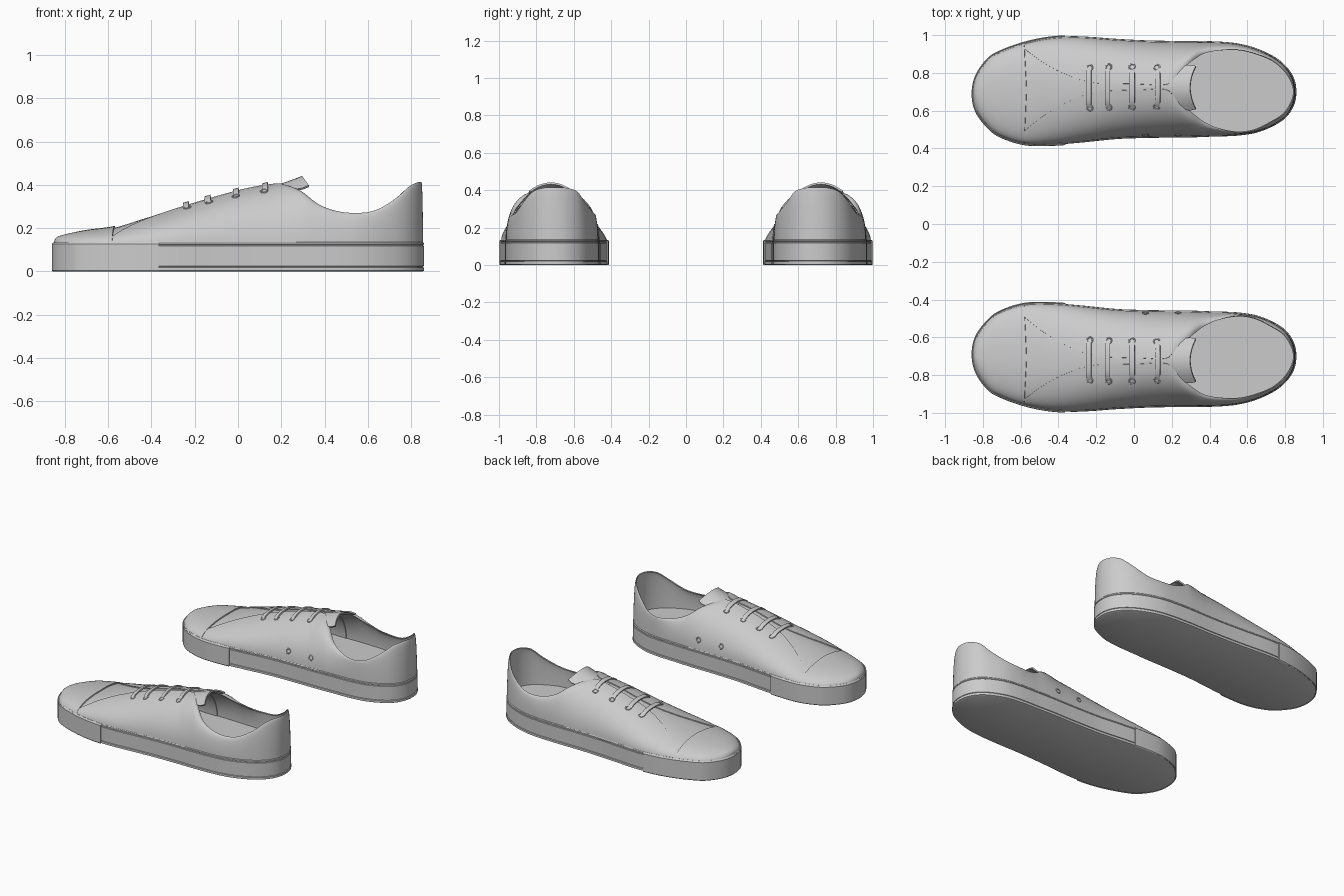
import bpy
from math import sin, cos, pi, acos, sqrt
from mathutils import Vector

if "Cube" in bpy.data.objects:
    bpy.data.objects.remove(bpy.data.objects["Cube"])

# Front stations: x, outer y, inner y, ridge height
FRONT = [(-.843, .69, .69, .152), (-.825, .78, .60, .16), (-.765, .865, .52, .174),
         (-.70, .905, .472, .186), (-.58, .948, .434, .203), (-.45, .975, .43, .243),
         (-.30, .983, .44, .287), (-.10, .97, .46, .346), (.05, .962, .466, .38),
         (.17, .959, .468, .40)]
# Collar stations: base x, outer y, inner y, rim x, rim outer y, rim inner y, rim z
COLLAR = [(.25, .959, .468, .21, .77, .68, .398), (.33, .959, .47, .28, .845, .61, .37),
          (.40, .957, .473, .36, .90, .545, .31), (.48, .953, .475, .45, .918, .507, .275),
          (.56, .943, .48, .55, .92, .49, .265), (.65, .918, .495, .64, .90, .503, .28),
          (.74, .875, .532, .73, .863, .547, .335), (.80, .825, .575, .79, .813, .587, .39),
          (.838, .765, .635, .828, .755, .645, .41), (.849, .70, .70, .842, .70, .70, .412)]
N = 5
ZB = .125


def catmull(p, closed_n):
    out, k = [], len(p)
    for i in range(k):
        q = [p[(i + d) % k] for d in (-1, 0, 1, 2)]
        for s in range(closed_n):
            t = s / closed_n
            out.append([.5 * (2 * b + (c - a) * t + (2 * a - 5 * b + 4 * c - d) * t * t
                              + (3 * b - a - 3 * c + d) * t ** 3) for a, b, c, d in zip(*q)])
    return out


def lerp_table(x, tab):
    if x <= tab[0][0]:
        return tab[0][1]
    for (x0, v0), (x1, v1) in zip(tab, tab[1:]):
        if x <= x1:
            return v0 + (v1 - v0) * (x - x0) / (x1 - x0)
    return tab[-1][1]


rows = []
for x, yo, yi, h in FRONT:
    c = .725 - .03 * max(0, -.1 - x)
    rows.append((x, yo, yi, min(x + .012, x + .012 - .02 * (x > 0)), c, c, h))
rows += COLLAR
outer = [(r[0], r[1], r[3], r[4], r[6]) for r in rows]
inner = [(r[0], r[2], r[3], r[5], r[6]) for r in rows]
ring = catmull(outer + inner[-2:0:-1], N)
M = len(ring)


def arch(r, a):
    """Point on the upper: quarter ellipse from the base line to the rim."""
    k = 1 - cos(a)
    return Vector((r[0] + (r[2] - r[0]) * k, r[1] + (r[3] - r[1]) * k, ZB + (r[4] - ZB) * sin(a)))


def station(x, side):
    half = ring[:M // 2 + 1] if side > 0 else [ring[-i % M] for i in range(M // 2 + 1)]
    for p, q in zip(half, half[1:]):
        if p[0] <= x <= q[0]:
            t = (x - p[0]) / (q[0] - p[0])
            return [u + (v - u) * t for u, v in zip(p, q)]


def offset(i, d, z):
    p, q, r = ring[(i - 1) % M], ring[(i + 1) % M], ring[i % M]
    t = Vector((q[0] - p[0], q[1] - p[1])).normalized()
    return Vector((r[0] - t.y * d, r[1] + t.x * d, z))


def finish(ob, thick=0, side=1):
    """Thicken, mirror to the second shoe, shade smooth."""
    if thick:
        m = ob.modifiers.new("thickness", 'SOLIDIFY')
        m.thickness, m.offset = thick, side
    m = ob.modifiers.new("pair", 'MIRROR')
    m.use_axis = (False, True, False)
    m.use_mirror_merge = False
    bpy.ops.object.select_all(action='DESELECT')
    ob.select_set(True)
    bpy.context.view_layer.objects.active = ob
    bpy.ops.object.convert(target='MESH')
    bpy.ops.object.shade_smooth_by_angle(angle=.6)


def grid(name, cols, closed=False, caps=False, thick=0, side=1):
    import bmesh
    bm = bmesh.new()
    v = [[bm.verts.new(p) for p in col] for col in cols]
    k = len(v)
    for i in range(k if closed else k - 1):
        a, b = v[i], v[(i + 1) % k]
        for j in range(len(a) - 1):
            bm.faces.new((a[j], a[j + 1], b[j + 1], b[j]))
    if caps:
        bm.faces.new([c[0] for c in v])
        bm.faces.new([c[-1] for c in reversed(v)])
    bmesh.ops.remove_doubles(bm, verts=bm.verts, dist=.0004)
    if caps:
        bmesh.ops.recalc_face_normals(bm, faces=bm.faces)
    me = bpy.data.meshes.new(name)
    bm.to_mesh(me)
    bm.free()
    ob = bpy.data.objects.new(name, me)
    bpy.context.collection.objects.link(ob)
    finish(ob, thick, side)


def arc(i, amax=pi / 2, n=10):
    return [arch(ring[i % M], amax * j / n) for j in range(n + 1)]


# Sole with a groove above the tread and a rounded top lip
prof = [(.004, 0), (.011, .004), (.011, .018), (.006, .02), (.006, .023), (.01, .025),
        (.01, .118), (.007, .12), (.007, .123), (.01, .125), (.01, .131), (.006, .136), (-.012, .136)]
grid("sole", [[offset(i, d, z) for d, z in prof] for i in range(M)], closed=True, caps=True)

# Toe bumper wrapped round the front of the sole
e = int(5.7 * N)
grid("toe_bumper", [[offset(i, d, z) for d, z in ((.014, 0), (.017, .004), (.017, .128), (.013, .133))]
                    for i in range(-e, e + 1)], thick=.008, side=-1)

# Vamp under the laces
grid("vamp", [arc(i) for i in range(-9 * N, 9 * N + 1)], thick=.005, side=-1)

# Toe cap overlay
grid("toe_cap", [arc(i) for i in range(-4 * N, 4 * N + 1)], thick=.008)

# Quarters: both sides and heel in one panel, leaving the lacing gap
GAP = [(-.58, .215), (-.5, .15), (-.4, .088), (-.3, .045), (-.2, .02), (.17, .012), (.25, 0)]
cols = []
for i in range(4 * N, M - 4 * N + 1):
    r = ring[i]
    g = lerp_table(r[0], GAP)
    cols.append(arc(i, acos(min(1, g / max(abs(r[1] - r[3]), .001))) if g else pi / 2))
grid("quarters", cols, thick=.006)

# Tongue flaring out at the collar: x, half width, centre z, edge drop, edge sweep
TONGUE = [(0, .08, .352, .025, 0), (.12, .085, .383, .03, 0), (.19, .09, .398, .033, 0),
          (.24, .112, .415, .042, .01), (.275, .118, .428, .045, .025), (.298, .112, .437, .042, .03)]
grid("tongue", [[(x + k * v * v, .722 + v * w, z - d * v * v) for v in [j / 5 - 1 for j in range(11)]]
                for x, w, z, d, k in reversed(TONGUE)], thick=.01, side=0)

# Laces: flat bars over the gap, dipping into the eyelets
BARS = (-.24, -.14, -.01, .125)
for n, x in enumerate(BARS):
    cols = []
    for j in range(15):
        t = j / 7 - 1
        y = .722 + .108 * t
        r = station(x, 1 if t > 0 else -1)
        k = min(1, abs(y - r[3]) / abs(r[1] - r[3]))
        z = ZB + (r[4] - ZB) * sqrt(1 - k * k) + .012 - .014 * abs(t) ** 6
        cols.append([(x + s, y, z + s * .28) for s in (-.013, .013)])
    grid("lace_%d" % (n + 1), cols, thick=.009, side=0)


# Eyelets: lace holes and two side vents on the inner side
def eyelet(name, x, side, a, radius):
    r = station(x, side)
    p = arch(r, a)
    du = arch(station(x + .02, side), a) - p
    nrm = du.cross(arch(r, a + .02) - p).normalized() * -side
    if nrm.z < 0:
        nrm = -nrm
    bpy.ops.mesh.primitive_torus_add(major_radius=radius, minor_radius=.004, major_segments=16,
                                     minor_segments=6, location=p + nrm * .006,
                                     rotation=nrm.to_track_quat('Z', 'Y').to_euler())
    ob = bpy.context.object
    ob.name = name
    bpy.ops.object.transform_apply(location=True, rotation=True, scale=True)
    finish(ob)


for n, x in enumerate(BARS):
    for side in (1, -1):
        r = station(x, side)
        eyelet("lace_eyelet", x, side, acos(.105 / abs(r[1] - r[3])), .015)
for x in (.06, .235):
    r = station(x, -1)
    a = pi / 2 - acos((.2 - ZB) / (r[4] - ZB))
    eyelet("vent_eyelet", x, -1, a, .015)
